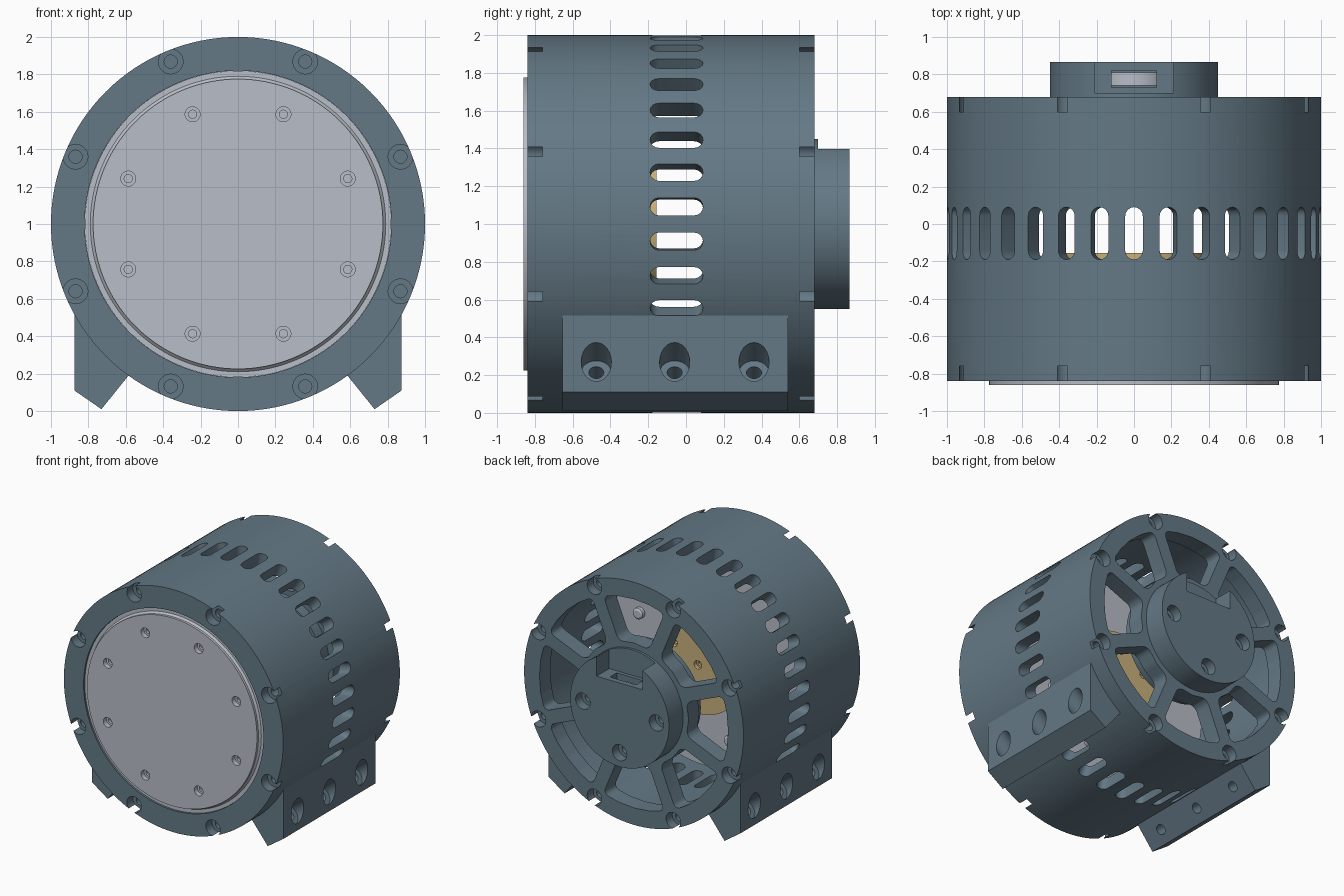
import bpy, bmesh
from math import sin, cos, asin, pi, radians, tau
from mathutils import Matrix, Vector

if "Cube" in bpy.data.objects:
    bpy.data.objects.remove(bpy.data.objects["Cube"])


def material(name, rgb):
    m = bpy.data.materials.new(name)
    m.use_nodes = True
    m.diffuse_color = (*rgb, 1)
    m.node_tree.nodes["Principled BSDF"].inputs["Base Color"].default_value = (*rgb, 1)
    return m


BLUE = material("slate_blue", (0.127, 0.19, 0.235))
GREY = material("light_grey", (0.48, 0.51, 0.57))
TAN = material("brass_tan", (0.58, 0.44, 0.2))

# The drum axis: local z becomes +y, at mid height
AXIS = Matrix.Translation((0, 0, 1)) @ Matrix.Rotation(-pi / 2, 4, 'X')


def lathe(bm, profile, matrix=AXIS, n=24):
    """Revolve a closed (radius, height) outline round the matrix's z axis."""
    rings = []
    for r, h in profile:
        if r == 0:
            rings.append([bm.verts.new(matrix @ Vector((0, 0, h)))] * n)
        else:
            rings.append([bm.verts.new(matrix @ Vector((r * cos(tau * i / n), r * sin(tau * i / n), h)))
                          for i in range(n)])
    for a, b in zip(rings, rings[1:] + rings[:1]):
        for i in range(n):
            j = (i + 1) % n
            quad = list(dict.fromkeys((a[i], a[j], b[j], b[i])))
            if len(quad) > 2:
                bm.faces.new(quad)


def prism(bm, points, offset):
    """Extrude a closed outline; returns the edges running along the offset."""
    low = [bm.verts.new(p) for p in points]
    high = [bm.verts.new(Vector(p) + Vector(offset)) for p in points]
    bm.faces.new(low)
    bm.faces.new(high)
    n = len(low)
    for i in range(n):
        j = (i + 1) % n
        bm.faces.new((low[i], low[j], high[j], high[i]))
    return [bm.edges.get((low[i], high[i])) for i in range(n)]


def box(bm, lo, hi):
    prism(bm, [(lo[0], lo[1], lo[2]), (hi[0], lo[1], lo[2]), (hi[0], hi[1], lo[2]), (lo[0], hi[1], lo[2])],
          (0, 0, hi[2] - lo[2]))


def finish(name, bm, mat):
    bmesh.ops.recalc_face_normals(bm, faces=bm.faces[:])
    mesh = bpy.data.meshes.new(name)
    bm.to_mesh(mesh)
    bm.free()
    obj = bpy.data.objects.new(name, mesh)
    bpy.context.collection.objects.link(obj)
    if mat:
        mesh.materials.append(mat)
    return obj


def activate(obj):
    bpy.ops.object.select_all(action='DESELECT')
    obj.select_set(True)
    bpy.context.view_layer.objects.active = obj


def cut(obj, bm):
    cutter = finish("cutter", bm, None)
    cutter.hide_render = True
    mod = obj.modifiers.new("cut", 'BOOLEAN')
    mod.operation = 'DIFFERENCE'
    mod.solver = 'EXACT'
    mod.object = cutter
    activate(obj)
    bpy.ops.object.modifier_apply(modifier=mod.name)
    bpy.data.objects.remove(cutter)


def screw_hole(bm, pos, outward, wide=0.066, narrow=0.035, depth=0.08, length=0.18, above=0.05):
    """Stepped counterbore cutter."""
    m = Matrix.Translation(pos) @ Vector(outward).to_track_quat('Z', 'Y').to_matrix().to_4x4()
    lathe(bm, [(0, -length), (narrow, -length), (narrow, -depth), (wide, -depth), (wide, above), (0, above)], m)


def polar(r, angle, y):
    return Vector((r * cos(angle), y, 1 + r * sin(angle)))


EIGHT = [radians(22.5 + 45 * k) for k in range(8)]

# Housing: drum shell, front lip, back plate and hub in one turned profile
bm = bmesh.new()
lathe(bm, [(1, -.84), (1, .68), (.45, .68), (.45, .865), (0, .865), (0, .45), (.45, .45),
           (.45, .54), (.89, .54), (.89, -.72), (.82, -.72), (.82, -.84)], n=128)
housing = finish("housing", bm, BLUE)

# Ring of vent slots
bm = bmesh.new()
HALF, SLOTS = 0.047, 34
for k in range(SLOTS):
    a = pi / 2 + tau * k / SLOTS
    out, side = Vector((cos(a), 0, sin(a))), Vector((-sin(a), 0, cos(a)))
    pts = []
    for end, start in ((.043, 0), (-.143, pi)):
        for i in range(9):
            t = start + pi * i / 8
            pts.append(out * .84 + Vector((0, end + HALF * sin(t), 1)) + side * HALF * cos(t))
    prism(bm, pts, out * .2)
cut(housing, bm)

# Rounded windows between the back spokes
bm = bmesh.new()
for k in range(8):
    mid, pts = k * pi / 4, []
    spread = [pi / 8 - asin(.055 / r) for r in (.5, .86)]
    for i in range(3):
        pts.append(polar(.5, mid + spread[0] * (i - 1), .4))
    for i in range(5):
        pts.append(polar(.86, mid + spread[1] * (1 - i / 2), .4))
    edges = prism(bm, pts, (0, .4, 0))
    bmesh.ops.bevel(bm, geom=[edges[i] for i in (0, 2, 3, 7)], offset=.05, segments=5,
                    profile=.5, affect='EDGES')
cut(housing, bm)

# Screw holes round both rims and on the hub
bm = bmesh.new()
for a in EIGHT:
    screw_hole(bm, polar(.94, a, -.84), (0, -1, 0))
    screw_hole(bm, polar(.94, a, .68), (0, 1, 0))
for a in (0, pi, -pi / 2):
    screw_hole(bm, polar(.335, a, .865), (0, 1, 0))
cut(housing, bm)

# Notch at the top of the hub, with a narrower pocket inside it
bm = bmesh.new()
box(bm, (-.21, .7, 1.24), (.21, 1, 1.6))
cut(housing, bm)
bm = bmesh.new()
box(bm, (-.12, .73, 1.06), (.12, .82, 1.3))
cut(housing, bm)

# Bearing seen in the pocket
bm = bmesh.new()
lathe(bm, [(0, .74), (.2, .74), (.2, .81), (0, .81)], n=48)
finish("bearing", bm, GREY)

# Front output disc with its core
bm = bmesh.new()
lathe(bm, [(0, -.86), (.775, -.86), (.775, -.84), (.79, -.825), (.819, -.825), (.819, -.71),
           (.86, -.71), (.86, -.24), (0, -.24)], n=128)
disc = finish("front_disc", bm, GREY)
bm = bmesh.new()
for a in EIGHT:
    screw_hole(bm, polar(.635, a, -.86), (0, -1, 0), .04, .022, .04, .06)
cut(disc, bm)

# Screw heads on the back of the core
bm = bmesh.new()
for a in EIGHT:
    m = Matrix.Translation(polar(.635, a, 0) - Vector((0, 0, 1))) @ AXIS
    lathe(bm, [(0, -.25), (.045, -.25), (.045, -.21), (.03, -.2), (0, -.2)], m)
finish("core_screws", bm, GREY)

# Inner brass plate
bm = bmesh.new()
lathe(bm, [(0, -.25), (.4, -.25), (.4, -.155), (0, -.155)], n=96)
plate = finish("inner_plate", bm, TAN)
bm = bmesh.new()
screw_hole(bm, (0, -.155, 1), (0, 1, 0), .035, .02, .03, .05)
for k in range(6):
    screw_hole(bm, polar(.25, pi / 6 + k * pi / 3, -.155), (0, 1, 0), .03, .018, .03, .05)
cut(plate, bm)

# Mounting feet with slanted bolt holes
for side, name in ((1, "left_foot"), (-1, "right_foot")):
    bm = bmesh.new()
    outline = [(.875, .516), (.875, .11), (.73, .01), (.585, .19), (.66, .34)]
    prism(bm, [(side * x, -.655, z) for x, z in outline], (0, 1.195, 0))
    foot = finish(name, bm, BLUE)
    bm = bmesh.new()
    for y in (-.475, -.06, .36):
        screw_hole(bm, (side * .875, y, .27), (side * .78, 0, .63), .08, .04, .09, .4, .2)
    cut(foot, bm)

# Smooth the round surfaces, keep the edges crisp
for obj in bpy.context.collection.objects:
    if obj.type == 'MESH' and obj.data.materials and obj.data.materials[0] in (BLUE, GREY, TAN):
        activate(obj)
        bpy.ops.object.shade_smooth_by_angle(angle=radians(30))
